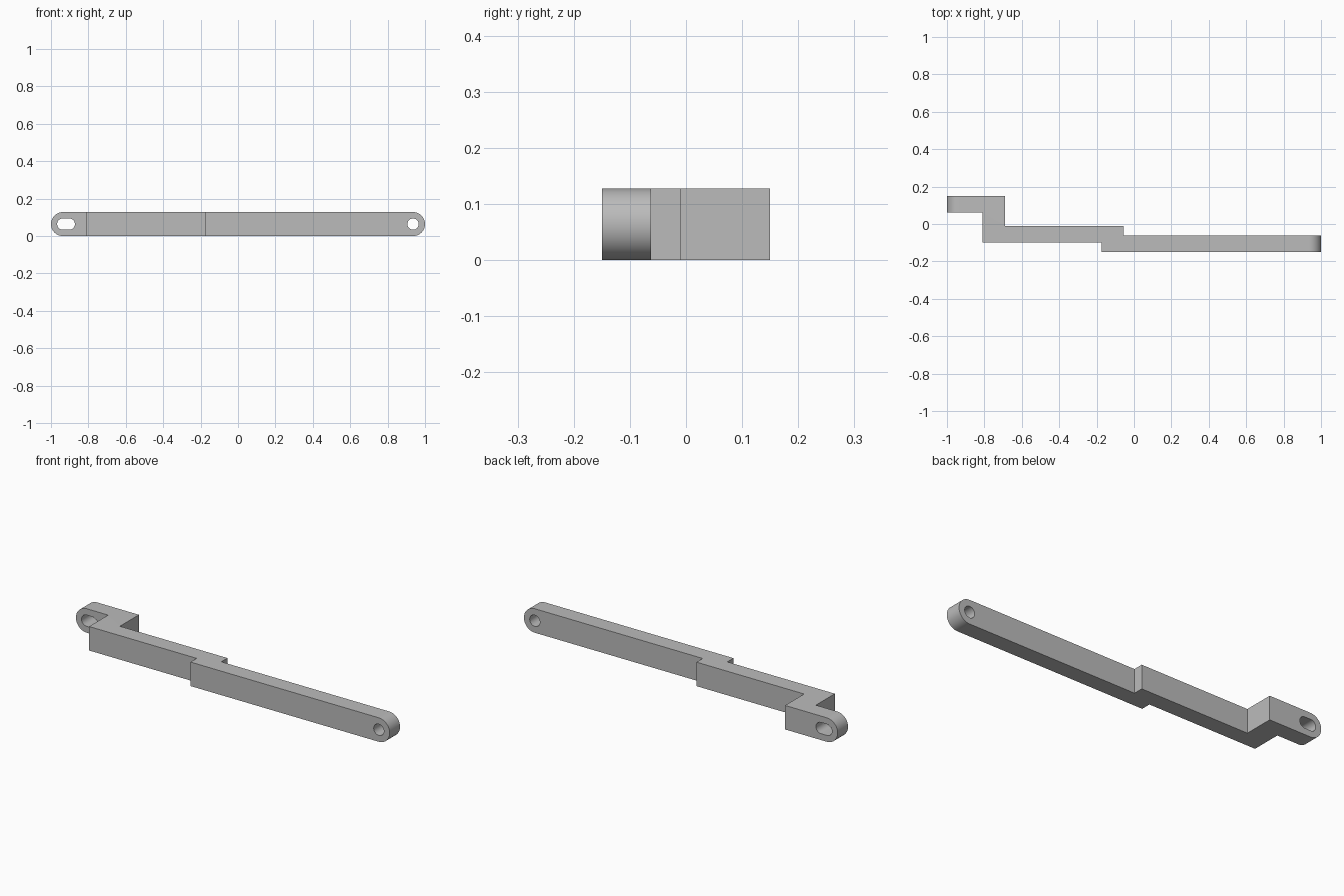
import bpy
import bmesh
from math import radians, pi, cos, sin

if "Cube" in bpy.data.objects:
    bpy.data.objects.remove(bpy.data.objects["Cube"], do_unlink=True)

HEIGHT = 0.128
MID = HEIGHT / 2

grey = bpy.data.materials.new("plain grey")
grey.use_nodes = True
grey.diffuse_color = (0.5, 0.5, 0.5, 1)
grey.node_tree.nodes["Principled BSDF"].inputs["Base Color"].default_value = (0.5, 0.5, 0.5, 1)


def prism(name, points, offset):
    """Extrude a closed loop of points along offset."""
    bm = bmesh.new()
    face = bm.faces.new([bm.verts.new(p) for p in points])
    new = bmesh.ops.extrude_face_region(bm, geom=[face])["geom"]
    verts = [v for v in new if isinstance(v, bmesh.types.BMVert)]
    bmesh.ops.translate(bm, vec=offset, verts=verts)
    bmesh.ops.recalc_face_normals(bm, faces=bm.faces)
    mesh = bpy.data.meshes.new(name)
    bm.to_mesh(mesh)
    bm.free()
    mesh.materials.append(grey)
    obj = bpy.data.objects.new(name, mesh)
    bpy.context.collection.objects.link(obj)
    return obj


def slot(name, x0, x1, radius, steps=24):
    """Round-ended bar along x, running the whole depth in y."""
    points = []
    for x, start in ((x1, -pi / 2), (x0, pi / 2)):
        for i in range(steps + 1):
            a = start + pi * i / steps
            points.append((x + radius * cos(a), -0.3, MID + radius * sin(a)))
    if x0 == x1:
        points = points[:steps] + points[steps + 1:-1]
    return prism(name, points, (0, 0.6, 0))


def cut(target, tool, operation):
    mod = target.modifiers.new("cut", "BOOLEAN")
    mod.object, mod.operation, mod.solver = tool, operation, "EXACT"
    bpy.ops.object.modifier_apply(modifier=mod.name)
    bpy.data.objects.remove(tool, do_unlink=True)


# Stepped arm seen from above
outline = [(-1, 0.15), (-0.69, 0.15), (-0.69, -0.01), (-0.055, -0.01),
           (-0.055, -0.062), (1, -0.062), (1, -0.15), (-0.175, -0.15),
           (-0.175, -0.098), (-0.81, -0.098), (-0.81, 0.062), (-1, 0.062)]
arm = prism("stepped_link_arm", [(x, y, 0) for x, y in outline], (0, 0, HEIGHT))
bpy.context.view_layer.objects.active = arm
arm.select_set(True)

# Rounded ends, then the slot and the pin hole
cut(arm, slot("end_rounding", -1 + MID, 1 - MID, MID), "INTERSECT")
cut(arm, slot("slot_cutter", -0.937, -0.902, 0.03), "DIFFERENCE")
cut(arm, slot("pin_hole_cutter", 0.936, 0.936, 0.03), "DIFFERENCE")
bpy.ops.object.shade_smooth_by_angle(angle=radians(30))
